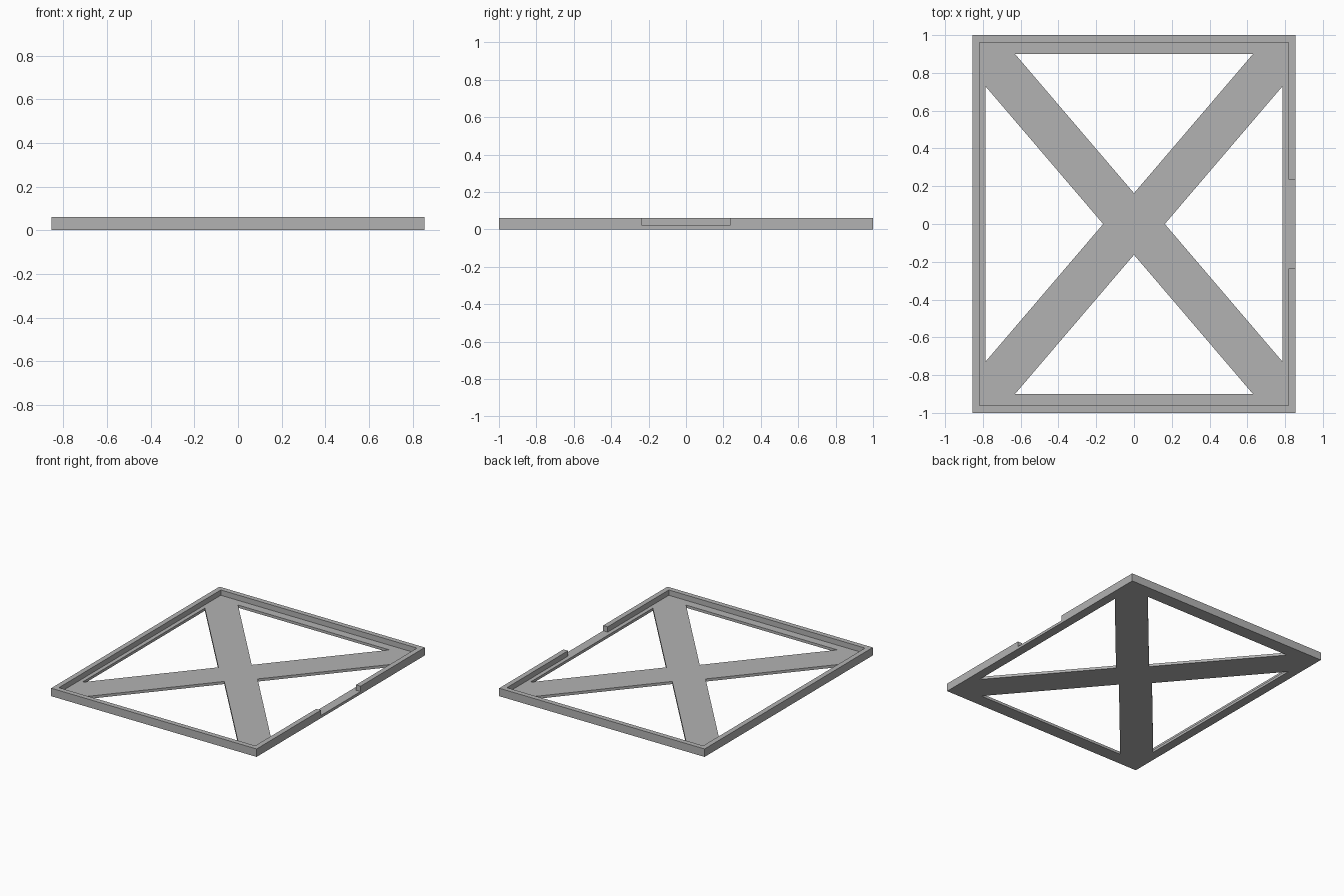
import bpy
import bmesh

cube = bpy.data.objects.get("Cube")
if cube:
    bpy.data.objects.remove(cube, do_unlink=True)

HALF_X, HALF_Y, HEIGHT = 0.855, 1.0, 0.06
RIM, FLOOR = 0.038, 0.02

grey = bpy.data.materials.new("plain grey")
grey.use_nodes = True
colour = (0.45, 0.45, 0.45, 1)
grey.diffuse_color = colour
grey.node_tree.nodes["Principled BSDF"].inputs["Base Color"].default_value = colour


def prism(name, outline, bottom, top):
    """Extrude a flat outline upwards into a solid."""
    bm = bmesh.new()
    face = bm.faces.new([bm.verts.new((x, y, bottom)) for x, y in outline])
    raised = bmesh.ops.extrude_face_region(bm, geom=[face])["geom"]
    verts = [v for v in raised if isinstance(v, bmesh.types.BMVert)]
    bmesh.ops.translate(bm, verts=verts, vec=(0, 0, top - bottom))
    bmesh.ops.recalc_face_normals(bm, faces=bm.faces)
    mesh = bpy.data.meshes.new(name)
    bm.to_mesh(mesh)
    bm.free()
    mesh.materials.append(grey)
    obj = bpy.data.objects.new(name, mesh)
    bpy.context.collection.objects.link(obj)
    return obj


def rectangle(x0, x1, y0, y1):
    return [(x0, y0), (x1, y0), (x1, y1), (x0, y1)]


def cut(target, cutter):
    """Subtract the cutter, apply the result and remove the cutter."""
    cutter.hide_render = True
    mod = target.modifiers.new("cut", "BOOLEAN")
    mod.operation, mod.solver, mod.object = "DIFFERENCE", "EXACT", cutter
    bpy.context.view_layer.objects.active = target
    bpy.ops.object.modifier_apply(modifier=mod.name)
    bpy.data.objects.remove(cutter, do_unlink=True)


# Rimmed tray
tray = prism("cross_braced_tray", rectangle(-HALF_X, HALF_X, -HALF_Y, HALF_Y), 0, HEIGHT)
inner_x, inner_y = HALF_X - RIM, HALF_Y - RIM
cut(tray, prism("recess", rectangle(-inner_x, inner_x, -inner_y, inner_y), FLOOR, 0.2))

# Gap in the left rim
cut(tray, prism("rim_gap", rectangle(inner_x - 0.01, 1, -0.236, 0.236), FLOOR, 0.2))

# Triangular openings that leave the diagonal cross
for s in (-1, 1):
    cut(tray, prism("end_opening", [(-0.63, s * 0.9), (0.63, s * 0.9), (0, s * 0.163)], -0.1, 0.2))
    cut(tray, prism("side_opening", [(s * 0.787, -0.73), (s * 0.787, 0.73), (s * 0.163, 0)], -0.1, 0.2))
